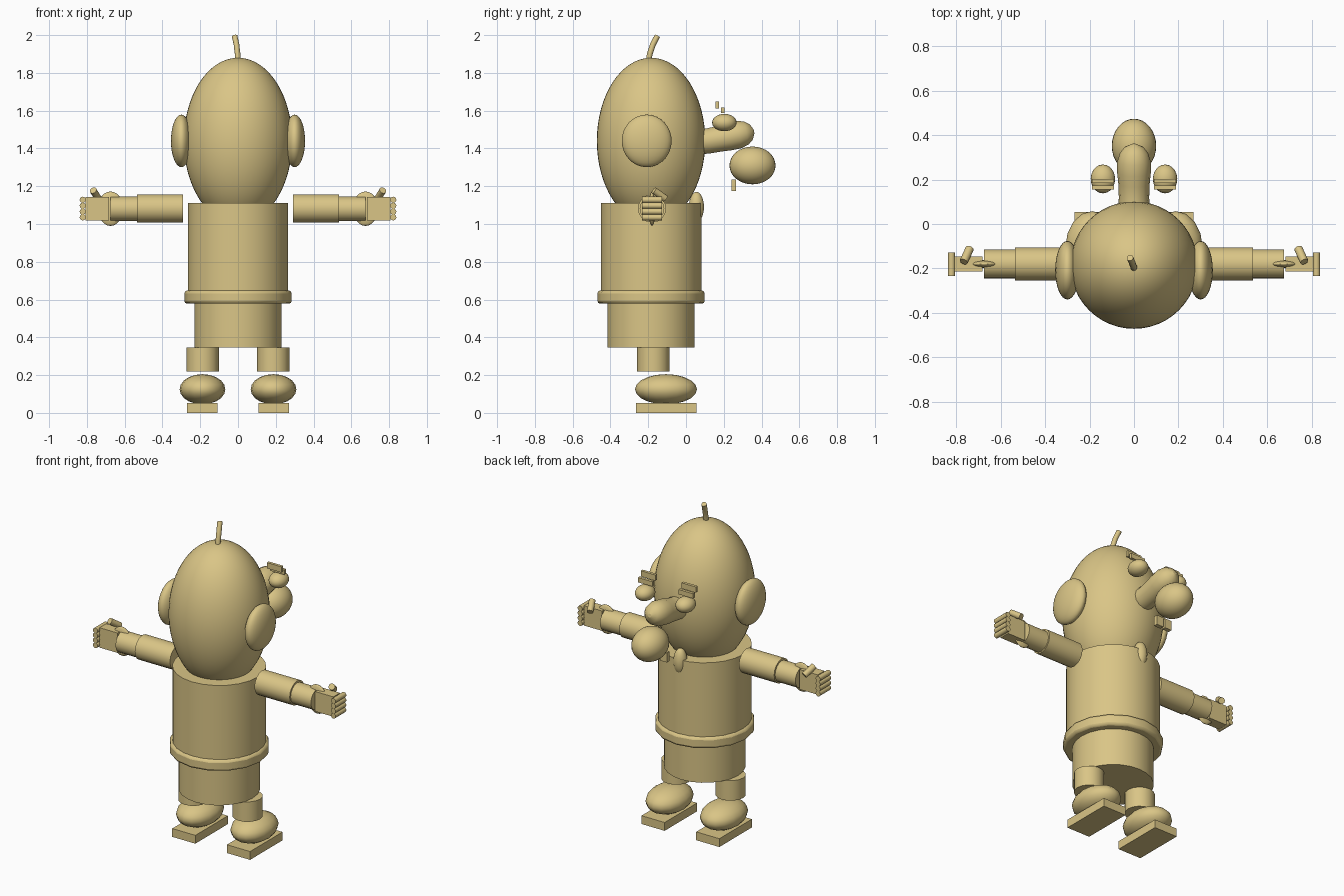
import bpy, math
from mathutils import Vector

if "Cube" in bpy.data.objects:
    bpy.data.objects.remove(bpy.data.objects["Cube"])

tan = bpy.data.materials.new("warm_tan")
tan.diffuse_color = (0.70, 0.56, 0.24, 1)
tan.use_nodes = True
tan.node_tree.nodes["Principled BSDF"].inputs["Base Color"].default_value = tan.diffuse_color


def finish(name, angle=40):
    ob = bpy.context.object
    ob.name = name
    if not ob.data.materials:
        ob.data.materials.append(tan)
    bpy.ops.object.transform_apply(location=False, rotation=True, scale=True)
    bpy.ops.object.shade_smooth_by_angle(angle=math.radians(angle))
    return ob


def ball(name, loc, radii, seg=32, rings=16):
    bpy.ops.mesh.primitive_uv_sphere_add(segments=seg, ring_count=rings, radius=1, location=loc)
    bpy.context.object.scale = radii
    return finish(name, 60)


def box(name, loc, size):
    bpy.ops.mesh.primitive_cube_add(size=1, location=loc)
    bpy.context.object.scale = size
    return finish(name)


def rod(name, a, b, r, sides=16, bevel=0):
    a, b = Vector(a), Vector(b)
    bpy.ops.mesh.primitive_cylinder_add(vertices=sides, radius=r, depth=(b - a).length,
                                        location=(a + b) / 2)
    ob = bpy.context.object
    ob.rotation_euler = (b - a).to_track_quat('Z', 'Y').to_euler()
    ob = finish(name, 50)
    if bevel:
        m = ob.modifiers.new("rounded_rim", 'BEVEL')
        m.width, m.segments, m.limit_method = bevel, 2, 'ANGLE'
        m.angle_limit = math.radians(50)
    return ob


def tube(name, pts, depth):
    """Tube through (x, y, z, radius factor) points."""
    cu = bpy.data.curves.new(name, 'CURVE')
    cu.dimensions = '3D'
    cu.bevel_depth, cu.bevel_resolution, cu.use_fill_caps = depth, 5, True
    sp = cu.splines.new('POLY')
    sp.points.add(len(pts) - 1)
    for p, (x, y, z, r) in zip(sp.points, pts):
        p.co, p.radius = (x, y, z, 1), r
    ob = bpy.data.objects.new(name, cu)
    bpy.context.collection.objects.link(ob)
    bpy.ops.object.select_all(action='DESELECT')
    bpy.context.view_layer.objects.active = ob
    ob.select_set(True)
    bpy.ops.object.convert(target='MESH')
    return finish(name)


CY = -0.185  # depth of the body axis

# Head and antenna
ball("head", (0, CY, 1.44), (0.287, 0.287, 0.44), 48, 32)
tube("antenna", [(0, -0.20, 1.85, 1), (-0.002, -0.192, 1.90, 1),
                 (-0.008, -0.175, 1.95, 1), (-0.018, -0.152, 1.995, 1)], 0.015)

# Face on the +y side
tube("snout", [(0, 0.03, 1.435, 1.0), (0, 0.12, 1.44, 0.95), (0, 0.18, 1.452, 0.98),
               (0, 0.23, 1.463, 1.05), (0, 0.28, 1.474, 1.05), (0, 0.32, 1.482, 0.88),
               (0, 0.345, 1.487, 0.6), (0, 0.36, 1.49, 0.15)], 0.072)
ball("nose_ball", (0, 0.352, 1.31), (0.1, 0.122, 0.1))
ball("tongue", (0, 0.055, 1.09), (0.04, 0.04, 0.08))

# Torso, belt and shorts
rod("torso", (0, CY, 0.63), (0, CY, 1.11), 0.266, 24)
rod("belt", (0, CY, 0.578), (0, CY, 0.648), 0.284, 16, 0.015)
rod("shorts", (0, CY, 0.345), (0, CY, 0.60), 0.231, 24)

for s, side in ((-1, "left"), (1, "right")):
    # Ears, eyes, brows and teeth
    ball(side + "_ear", (s * 0.30, -0.208, 1.44), (0.055, 0.132, 0.139))
    ball(side + "_eye", (s * 0.14, 0.203, 1.537), (0.055, 0.065, 0.046), 20, 12)
    box(side + "_upper_brow", (s * 0.14, 0.165, 1.63), (0.1, 0.018, 0.036))
    box(side + "_lower_brow", (s * 0.14, 0.194, 1.602), (0.1, 0.018, 0.03))
    box(side + "_tooth", (s * 0.03, 0.253, 1.205), (0.048, 0.026, 0.06))

    # Legs and shoes
    rod(side + "_leg", (s * 0.187, -0.173, 0.22), (s * 0.187, -0.173, 0.345), 0.086)
    ball(side + "_shoe", (s * 0.188, -0.106, 0.125), (0.121, 0.164, 0.08), 16, 10)
    box(side + "_sole", (s * 0.189, -0.105, 0.026), (0.16, 0.32, 0.052))

    # Arms
    rod(side + "_sleeve", (s * 0.292, -0.18, 1.082), (s * 0.535, -0.18, 1.082), 0.075)
    rod(side + "_forearm", (s * 0.53, -0.18, 1.08), (s * 0.675, -0.18, 1.08), 0.065)
    ball(side + "_wrist_disc", (s * 0.675, -0.18, 1.081), (0.068, 0.018, 0.091), 24, 12)

    # Hands
    box(side + "_palm", (s * 0.745, -0.18, 1.08), (0.125, 0.066, 0.124))
    for i in range(4):
        z = 1.035 + i * 0.031
        rod(f"{side}_finger_{i + 1}", (s * 0.822, -0.234, z), (s * 0.822, -0.128, z), 0.0165, 12)
    rod(side + "_thumb", (s * 0.767, -0.17, 1.178), (s * 0.74, -0.11, 1.135), 0.019, 12)
